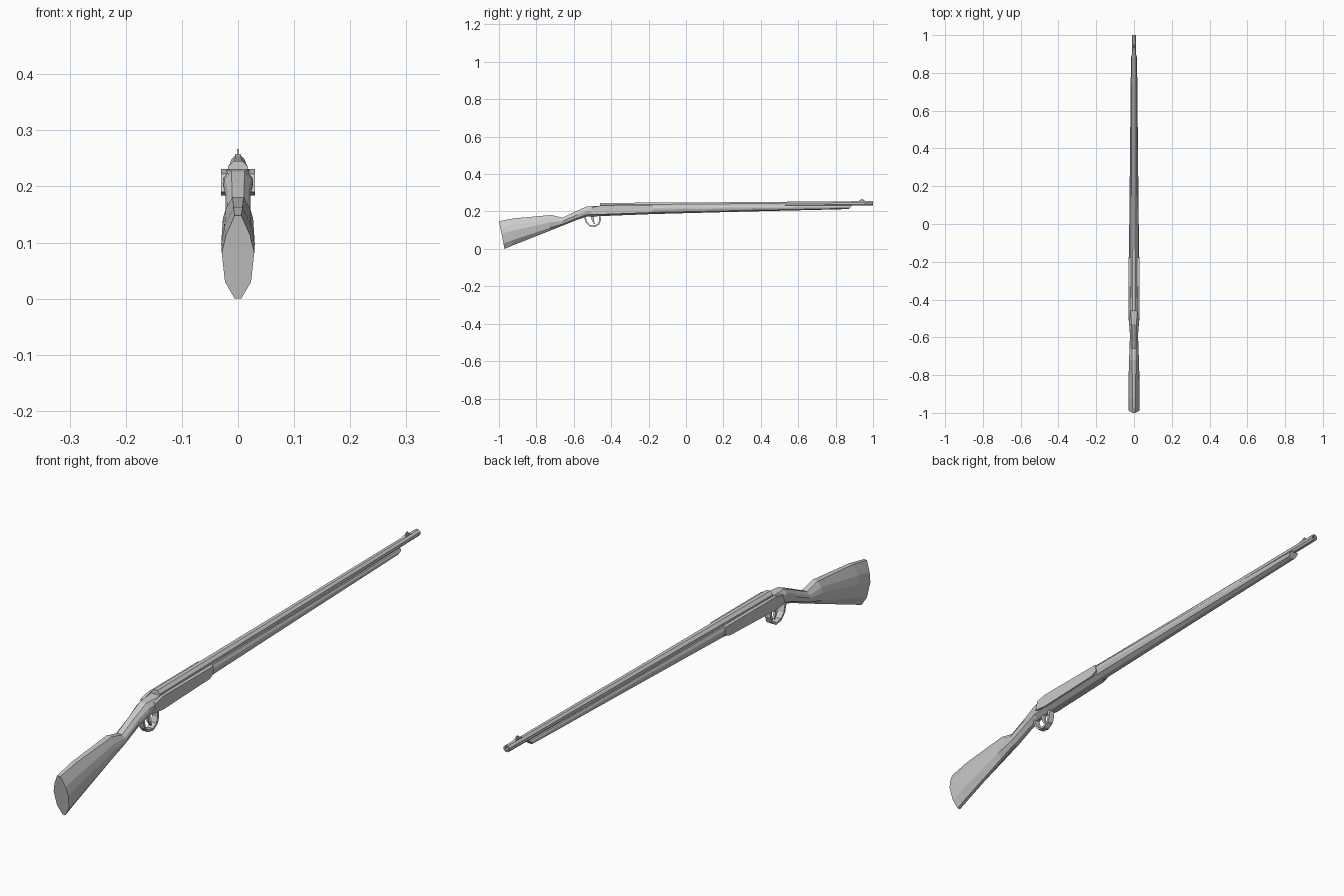
import bpy, bmesh, math

if "Cube" in bpy.data.objects:
    bpy.data.objects.remove(bpy.data.objects["Cube"])


def finish(name, bm):
    bmesh.ops.recalc_face_normals(bm, faces=bm.faces)
    me = bpy.data.meshes.new(name)
    bm.to_mesh(me)
    bm.free()
    ob = bpy.data.objects.new(name, me)
    bpy.context.collection.objects.link(ob)
    return ob


def loft(name, rings, closed=False):
    """Skin a list of equal-length point rings; cap the ends unless closed."""
    bm = bmesh.new()
    vs = [[bm.verts.new(p) for p in r] for r in rings]
    n = len(vs[0])
    pairs = list(zip(vs, vs[1:])) + ([(vs[-1], vs[0])] if closed else [])
    for a, b in pairs:
        for i in range(n):
            j = (i + 1) % n
            bm.faces.new((a[i], a[j], b[j], b[i]))
    if not closed:
        bm.faces.new(vs[0])
        bm.faces.new(vs[-1])
    return finish(name, bm)


def prism(name, profile, x0, x1):
    """Extrude a (y, z) side profile across x."""
    return loft(name, [[(x, y, z) for y, z in profile] for x in (x0, x1)])


def stock_ring(yb, yt, zb, zt, w, wt, up):
    """Ten-sided stock section; yb/yt are the bottom and top stations."""
    half = [(.2 * w, 0), (.8 * w, .2), (w, .55), (up * w, .76), (wt, 1)]
    pts = [(x, yb + (yt - yb) * t, zb + (zt - zb) * t) for x, t in half]
    return pts + [(-x, y, z) for x, y, z in reversed(pts)]


# Butt, wrist and receiver bed: y bottom, y top, z bottom, z top, width, top width, shoulder
loft("stock", [stock_ring(*s) for s in (
    (-.97, -1.0, .000, .148, .029, .006, .75),
    (-.93, -.92, .017, .163, .030, .008, .80),
    (-.73, -.72, .096, .181, .027, .010, .80),
    (-.66, -.66, .124, .167, .023, .010, .85),
    (-.58, -.58, .156, .205, .022, .011, .85),
    (-.53, -.53, .172, .227, .026, .012, .90),
    (-.46, -.46, .175, .230, .029, .018, 1.0),
    (-.18, -.18, .186, .230, .029, .022, 1.0))])

# Slim fore-end tapering to the tip
loft("fore_end", [stock_ring(*s) for s in (
    (-.18, -.18, .186, .230, .027, .022, 1.0),
    (.30, .30, .199, .231, .022, .018, 1.0),
    (.80, .80, .211, .232, .017, .014, 1.0),
    (.87, .89, .213, .232, .016, .013, 1.0))])

# Flat panels on both sides of the action
for side, s in (("right", 1), ("left", -1)):
    prism("side_panel_" + side,
          [(-.51, .190), (-.46, .184), (-.20, .193), (-.175, .205),
           (-.18, .231), (-.46, .231), (-.50, .222)], s * .020, s * .030)


# Octagonal barrel with a recessed bore
def octagon(y, z, r):
    return [(r * math.cos(a), y, z + r * math.sin(a))
            for a in (math.pi / 8 + i * math.pi / 4 for i in range(8))]


loft("barrel", [octagon(*o) for o in (
    (-.46, .228, .0190), (.2, .235, .0155), (1, .244, .0125),
    (1, .244, .0075), (.95, .2435, .0075))])

# Front sight blade on its base
prism("front_sight_base", [(.915, .252), (.925, .258), (.955, .258), (.965, .252)], -.005, .005)
prism("front_sight", [(.93, .256), (.937, .267), (.946, .267), (.951, .256)], -.002, .002)

# Trigger guard: a bent strap following the loop
path = [(-.545, .172), (-.537, .142), (-.517, .121), (-.487, .116),
        (-.464, .130), (-.455, .154), (-.457, .180)]
inner = [(-.50 + (y + .50) * .8, .155 + (z - .155) * .8) for y, z in path]
loft("trigger_guard", [[(-.011, *o), (.011, *o), (.011, *i), (-.011, *i)]
                       for o, i in zip(path, inner)])

# Curved trigger
prism("trigger", [(-.510, .180), (-.503, .150), (-.490, .132), (-.486, .135),
                  (-.493, .152), (-.492, .180)], -.004, .004)
